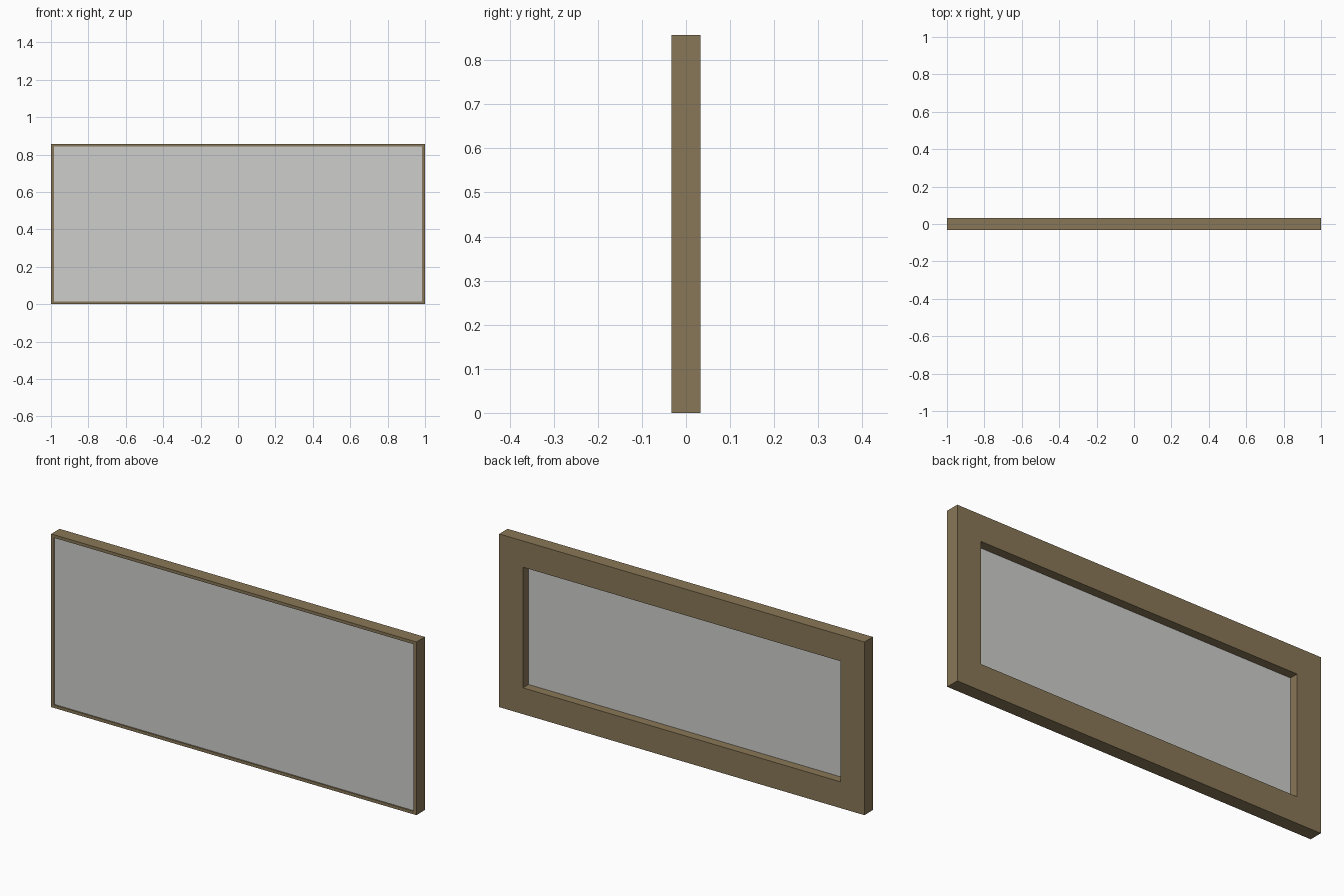
import bpy, bmesh

if "Cube" in bpy.data.objects:
    bpy.data.objects.remove(bpy.data.objects["Cube"])

W, H, D = 2.0, 0.857, 0.066      # overall width, height, depth
LIP, RAIL = 0.015, 0.13          # front lip width, full rail width
PANEL_FRONT, PANEL_BACK = -0.027, -0.011


def material(name, rgb):
    m = bpy.data.materials.new(name)
    lin = [c / 12.92 if c <= 0.04045 else ((c + 0.055) / 1.055) ** 2.4
           for c in (v / 255 for v in rgb)]
    m.diffuse_color = (*lin, 1)
    m.use_nodes = True
    m.node_tree.nodes["Principled BSDF"].inputs["Base Color"].default_value = m.diffuse_color
    return m


def finish(name, bm, mat):
    bmesh.ops.recalc_face_normals(bm, faces=bm.faces)
    me = bpy.data.meshes.new(name)
    bm.to_mesh(me)
    bm.free()
    me.materials.append(mat)
    ob = bpy.data.objects.new(name, me)
    bpy.context.collection.objects.link(ob)
    return ob


wood = material("brown wood", (137, 119, 87))
grey = material("pale grey", (206, 206, 204))

# Rebated rail cross-section: (inset from the outer edge, y)
profile = [(0, -D / 2), (LIP, -D / 2), (LIP, PANEL_BACK),
           (RAIL, PANEL_BACK), (RAIL, D / 2), (0, D / 2)]

# Outer corners with the inward diagonal direction of each mitre
corners = [(-W / 2, 0, 1, 1), (W / 2, 0, -1, 1),
           (W / 2, H, -1, -1), (-W / 2, H, 1, -1)]

# Four mitred rails
for i, name in enumerate(("bottom_rail", "right_rail", "top_rail", "left_rail")):
    bm = bmesh.new()
    ends = []
    for x, z, dx, dz in (corners[i], corners[(i + 1) % 4]):
        ends.append([bm.verts.new((x + dx * p, y, z + dz * p)) for p, y in profile])
    a, b = ends
    n = len(profile)
    for k in range(n):
        j = (k + 1) % n
        bm.faces.new((a[k], a[j], b[j], b[k]))
    bm.faces.new(a)
    bm.faces.new(b)
    finish(name, bm, wood)

# Flat panel seated in the rebate
bm = bmesh.new()
bmesh.ops.create_cube(bm, size=1)
bmesh.ops.scale(bm, verts=bm.verts,
                vec=(W - 2 * LIP, PANEL_BACK - PANEL_FRONT, H - 2 * LIP))
bmesh.ops.translate(bm, verts=bm.verts,
                    vec=(0, (PANEL_BACK + PANEL_FRONT) / 2, H / 2))
finish("panel", bm, grey)
